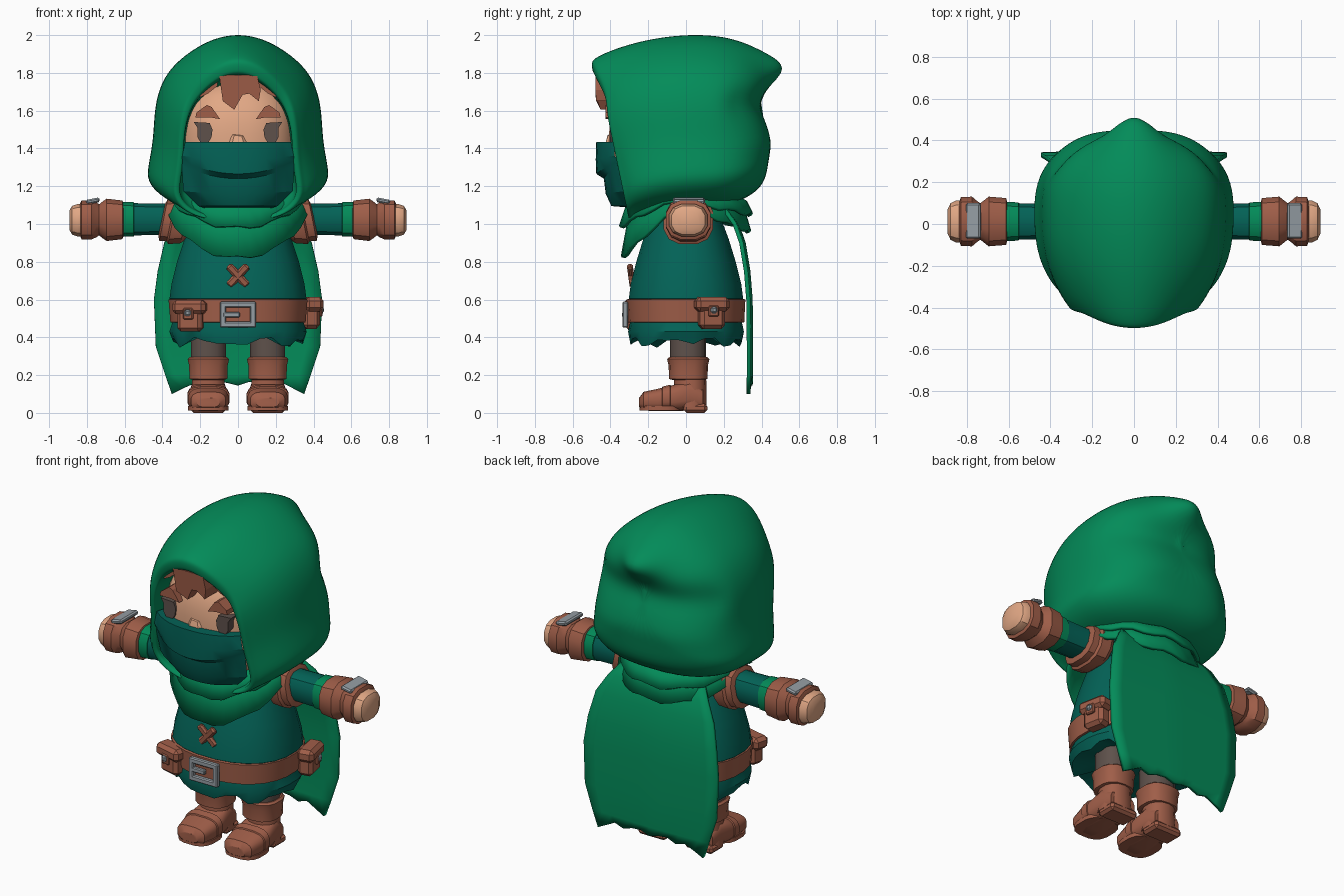
import bpy, bmesh, math
from mathutils import Matrix, Vector, Euler

if "Cube" in bpy.data.objects:
    bpy.data.objects.remove(bpy.data.objects["Cube"])

def mat(name, c):
    m = bpy.data.materials.new(name)
    m.diffuse_color = (*c, 1)
    m.use_nodes = True
    m.node_tree.nodes["Principled BSDF"].inputs["Base Color"].default_value = m.diffuse_color
    return m

GREEN = mat("cloak green", (.001, .26, .1))
TEAL = mat("tunic teal", (.001, .125, .096))
BROWN = mat("leather brown", (.35, .112, .066))
SKIN = mat("skin", (.76, .39, .235))
GREY = mat("metal grey", (.3, .34, .37))
DARK = mat("dark cloth", (.112, .082, .07))

def finish(name, bm, m, angle=35, solid=0):
    bmesh.ops.recalc_face_normals(bm, faces=bm.faces)
    me = bpy.data.meshes.new(name)
    bm.to_mesh(me)
    bm.free()
    me.materials.append(m)
    me.shade_smooth()
    me.set_sharp_from_angle(angle=math.radians(angle))
    ob = bpy.data.objects.new(name, me)
    bpy.context.collection.objects.link(ob)
    if solid:
        mod = ob.modifiers.new("thickness", 'SOLIDIFY')
        mod.thickness, mod.offset = solid, 0
    return ob

def loft_bm(rings, closed=True, caps=True):
    bm = bmesh.new()
    vs = [[bm.verts.new(p) for p in r] for r in rings]
    n = len(rings[0])
    for a, b in zip(vs, vs[1:]):
        for i in range(n if closed else n - 1):
            j = (i + 1) % n
            bm.faces.new((a[i], a[j], b[j], b[i]))
    if closed and caps:
        bm.faces.new(vs[0])
        bm.faces.new(vs[-1])
    return bm

def loft(name, rings, m, angle=35, solid=0, closed=True, caps=True):
    return finish(name, loft_bm(rings, closed, caps), m, angle, solid)

def oval(a, b, n=24, p=2.3):
    out = []
    for i in range(n):
        t = 2 * math.pi * (i + .5) / n
        c, s = math.cos(t), math.sin(t)
        out.append((math.copysign(a * abs(c) ** (2 / p), c), math.copysign(b * abs(s) ** (2 / p), s)))
    return out

def ring_z(z, rx, ry, cx=0, cy=0, n=24, p=2.3):
    return [(cx + u, cy + v, z) for u, v in oval(rx, ry, n, p)]

def ring_x(x, ry, rz, cz, n=12, p=2.6, lean=0):
    return [(x + lean * v, .012 + u, cz + v) for u, v in oval(ry, rz, n, p)]

def ring_y(y, rx, z0, z1, cx, n=16, p=3):
    return [(cx + u, y, (z0 + z1) / 2 + v) for u, v in oval(rx, (z1 - z0) / 2, n, p)]

def box(name, loc, size, m, rot=(0, 0, 0), bevel=.01):
    bm = bmesh.new()
    bmesh.ops.create_cube(bm, size=1)
    bmesh.ops.scale(bm, vec=size, verts=bm.verts)
    if bevel:
        bmesh.ops.bevel(bm, geom=bm.edges[:], offset=bevel, segments=1, affect='EDGES')
    bm.transform(Matrix.Translation(loc) @ Euler(rot).to_matrix().to_4x4())
    return finish(name, bm, m, 20)

def plate(name, pts, y0, y1, m, s=1):
    return loft(name, [[(s * x, y, z) for x, z in pts] for y in (y0, y1)], m, 20)

# hood: arch slices from the inner lining, round the brim, to the back
PROF = [(0, 1), (.28, .97), (.52, .9), (.75, .8), (.87, .68), (.92, .55), (.93, .38),
        (.99, .23), (1, .15), (.85, .06), (.5, 0), (0, -.01)]
LOOP = PROF + [(-u, v) for u, v in PROF[-2:0:-1]]
def arch(y, w, zt, zb, lean=0):
    out = []
    for u, v in LOOP:
        dy = .12 * max(0, .7 - v) / .7 - .08 * max(0, v - .8) / .2
        out.append((u * w, y + lean * dy, zb + v * (zt - zb)))
    return out
bm = loft_bm([
    arch(-.15, .31, 1.78, 1.06), arch(-.38, .31, 1.785, 1.04, .7), arch(-.412, .312, 1.80, 1.035, 1),
    arch(-.42, .316, 1.82, 1.03, 1),
    arch(-.425, .34, 1.865, 1.02, 1), arch(-.405, .354, 1.885, 1.02, 1), arch(-.36, .385, 1.92, 1.04, .7),
    arch(-.24, .44, 1.97, 1.06, .3), arch(-.1, .475, 2.0, 1.08), arch(.05, .485, 2.01, 1.09),
    arch(.2, .475, 2.0, 1.1), arch(.32, .405, 1.96, 1.14), arch(.4, .295, 1.90, 1.2),
    arch(.435, .17, 1.84, 1.28), arch(.44, .05, 1.7, 1.45)])
cage = finish("hood_cage", bm, GREEN)
cage.modifiers.new("smooth", 'SUBSURF').levels = 2
ev = cage.evaluated_get(bpy.context.evaluated_depsgraph_get())
bm = bmesh.new()
bm.from_mesh(ev.to_mesh())
bpy.data.objects.remove(cage)
top = max(v.co.z for v in bm.verts)
for v in bm.verts:
    c = v.co
    if c.z > 1.5:
        c.z = 1.5 + (c.z - 1.5) * .5 / (top - 1.5)
    if c.y > .15:   # drooping rear point and the hollow under it
        k = min(1, (c.y - .15) / .15)
        c.y += k * .08 * math.exp(-((c.x / .12) ** 2 + ((c.z - 1.83) / .09) ** 2))
        c.y -= k * .045 * math.exp(-((c.z - 1.63) / .1) ** 2)
        c.y += k * .01 * math.exp(-((c.z - 1.42) / .07) ** 2)
finish("hood", bm, GREEN, 50)

# head
rings = []
for i in range(15):
    t = -.985 + 1.97 * i / 14
    k = (1 - abs(t) ** 2.6) ** (1 / 2.6)
    rings.append(ring_z(1.43 + .36 * t, .32 * k, .36 * k, 0, -.05, 28, 2.6))
loft("head", rings, SKIN)

# face mask with a curved fold that fades out at the sides
rows = [(1.43, .27, -.30, 0), (1.435, .28, -.475, 0), (1.34, .295, -.478, .3), (1.265, .298, -.475, 1),
        (1.24, .298, -.435, 1), (1.16, .29, -.425, .2), (1.095, .21, -.395, 0), (1.085, .18, -.28, 0)]
rings = []
for k, (z, w, y, f) in enumerate(rows):
    r = []
    for i in range(13):
        t = i / 6 - 1
        yy = y + (.10 * abs(t) ** 2.5 if y < -.35 else 0)
        if k in (3, 4):
            yy += (-.455 - y) * min(1, t * t * 1.1)
        r.append((w * t, yy, z + f * .07 * t * t))
    rings.append(r)
loft("face_mask", rings, TEAL, 25, closed=False)

# eyes, brows, nose and fringe
for s in (-1, 1):
    plate("eye", [(.14, 1.46), (.155, 1.435), (.2, 1.435), (.215, 1.46), (.215, 1.51), (.235, 1.54),
                  (.15, 1.535), (.135, 1.5)], -.402, -.34, DARK, s)
    plate("eyebrow", [(.095, 1.555), (.15, 1.565), (.225, 1.565), (.22, 1.59), (.165, 1.63), (.14, 1.62)],
          -.425, -.3, BROWN, s)
    plate("side_lock", [(.1, 1.79), (.11, 1.73), (.16, 1.69), (.2, 1.67), (.21, 1.73)], -.42, -.3, BROWN, s)
fringe = [(-.1, 1.79), (-.08, 1.65), (-.02, 1.605), (.025, 1.685), (.06, 1.69), (.11, 1.65),
          (.12, 1.71), (.1, 1.79)]
loft("fringe", [[(x, y + .5 * max(0, 1.66 - z) * (y < -.4), z) for x, z in fringe] for y in (-.48, -.3)], BROWN, 20)
loft("nose", [[(-.055, -.40, 1.43), (.055, -.40, 1.43), (.045, -.39, 1.475), (-.045, -.39, 1.485)],
              [(-.03, -.425, 1.43), (.03, -.425, 1.43), (.02, -.415, 1.465), (-.02, -.415, 1.47)]], SKIN)

# tunic and ragged skirt
loft("tunic", [ring_z(*r) for r in [(.58, .35, .29), (.605, .365, .305), (.68, .355, .295), (.8, .325, .265),
     (.92, .285, .228), (1.02, .25, .19), (1.12, .2, .15)]], TEAL)
hem = [(x, y, .375 + .02 * math.sin(i * 1.3) + .01 * (i % 3 - 1))
       for i, (x, y, z) in enumerate(ring_z(0, .345, .295, n=32))]
loft("skirt", [ring_z(.42, .2, .2, n=32), hem, ring_z(.43, .365, .308, n=32),
               ring_z(.49, .345, .295, n=32), ring_z(.6, .34, .285, n=32)], TEAL)

# belt, buckle, stitch
loft("belt", [ring_z(z, a, b, n=28) for z, a, b in [(.475, .335, .285), (.48, .36, .31), (.6, .37, .316),
     (.605, .35, .3)]], BROWN)
for s in (-1, 1):
    box("buckle_side", (s * .08, -.322, .52), (.032, .03, .135), GREY, bevel=.006)
    box("buckle_bar", (0, -.322, .52 + s * .053), (.19, .03, .032), GREY, bevel=.006)
    box("cross_stitch", (0, -.29, .726), (.042, .03, .15), BROWN, (.1, s * .75, 0), .01)
box("buckle_prong", (-.035, -.325, .52), (.09, .025, .028), GREY, bevel=.005)

# belt pouches
def pouch(loc, turn):
    M = Matrix.Translation(loc) @ Matrix.Rotation(turn, 4, 'Z')
    r = (0, 0, turn)
    box("pouch", M @ Vector((0, 0, -.03)), (.135, .09, .13), BROWN, r, .02)
    box("pouch_flap", M @ Vector((0, -.01, .035)), (.18, .1, .075), BROWN, r, .02)
    box("pouch_tab", M @ Vector((0, -.055, .0)), (.055, .02, .06), BROWN, r, .006)
    box("pouch_stud", M @ Vector((0, -.067, .005)), (.036, .015, .036), GREY, r, .01)
pouch((-.25, -.26, .525), -.25)
pouch((.38, .135, .54), math.pi / 2 + .2)

# legs, boots and arms
for s in (-1, 1):
    x = s * .157
    loft("leg", [ring_z(z, .095, .095, x, .01, 14) for z in (.25, .46)], DARK)
    loft("boot_cuff", [ring_z(z, a, a, x, .012, 14, 2.6) for z, a in
         [(.175, .085), (.18, .102), (.25, .104), (.285, .112), (.295, .1), (.296, .05)]], BROWN)
    loft("boot_shaft", [ring_z(z, a, b, x, .022, 14) for z, a, b in
         [(.03, .097, .088), (.1, .092, .086), (.19, .086, .085)]], BROWN)
    loft("boot_foot", [ring_y(y, a, z0, z1, x) for y, a, z0, z1 in
         [(-.248, .06, .03, .08), (-.225, .092, .012, .112), (-.15, .108, .008, .128),
          (-.06, .106, .008, .15), (.02, .098, .012, .18), (.09, .085, .015, .13)]], BROWN)
    loft("boot_strap", [ring_y(y, a, .012, z1, x) for y, a, z1 in
         [(-.13, .1, .13), (-.125, .113, .14), (-.085, .113, .15), (-.08, .1, .145)]], BROWN)
    loft("boot_sole", [ring_z(z, .108, .112, x, -.135, 16, 2.8) for z in (.012, .036)], BROWN, 30)
    box("boot_heel", (x, .05, .025), (.185, .125, .05), BROWN, bevel=.015)

    def limb(name, rows, m, cz=1.025, lean=0, **k):
        loft(name, [[(s * px, y, z) for px, y, z in ring_x(a, b, c, cz, lean=lean, **k)]
                    for a, b, c in rows], m, 30)
    limb("sleeve", [(.2, .1, .1), (.4, .088, .085), (.58, .09, .088)], TEAL)
    limb("sleeve_band", [(.55, .08, .08), (.552, .094, .093), (.61, .096, .095)], GREEN)
    limb("shoulder_pad", [(.25, .11, .1), (.28, .135, .125), (.345, .135, .13), (.355, .12, .115),
                          (.395, .12, .112), (.405, .085, .085)], BROWN, 1.02, -.2)
    limb("glove_cuff", [(.605, .09, .085), (.612, .115, .105), (.695, .122, .115), (.71, .11, .105),
                        (.735, .09, .085), (.75, .1, .095), (.775, .122, .106), (.828, .12, .106),
                        (.838, .09, .085)], BROWN, 1.022)
    limb("hand", [(.78, .1, .085), (.85, .104, .088), (.878, .09, .078), (.892, .06, .054)], SKIN, 1.02)
    box("glove_plate", (s * .768, .015, 1.122), (.072, .17, .025), GREY, (0, s * .2, 0), .008)

# cowl layers around the neck, dipping at the front
def cowl(name, side, front, back, rx, ry, power):
    n = 36
    rows = [[], [], []]
    for i in range(n):
        t = 2 * math.pi * i / n
        c, f = math.cos(t), -math.sin(t)
        z = side - (front * f ** power if f > 0 else back * -f) + .01 * math.sin(i * 1.7)
        rows[0].append((.25 * c, -.2 * f, 1.19))
        rows[1].append(((.2 + .35 * rx) * c, -(ry - .03) * f, 1.19 * .45 + z * .55))
        rows[2].append((rx * c, -ry * f, z))
    loft(name, rows, GREEN, 35, .02, caps=False)
cowl("cowl_lower", 1.09, .27, .13, .38, .335, 1.35)
cowl("cowl_upper", 1.12, .14, .07, .36, .345, 1.8)

# cape with a torn hem
jag = [-.03, .0, .025, .01, .035, .03, .015, .035, .03, .01, .03, .0, -.03]
rows = []
for z, w, y in [(1.1, .25, .2), (1.0, .33, .27), (.9, .39, .305), (.75, .425, .33), (.6, .445, .342),
                (.35, .435, .345), (.2, .385, .345), (.13, .35, .342)]:
    rows.append([(w * (i / 6 - 1), y - .012 * abs(i / 6 - 1),
                  z + (jag[i] if z < .15 else 0)) for i in range(13)])
loft("cape", rows, GREEN, 35, .022, closed=False)
